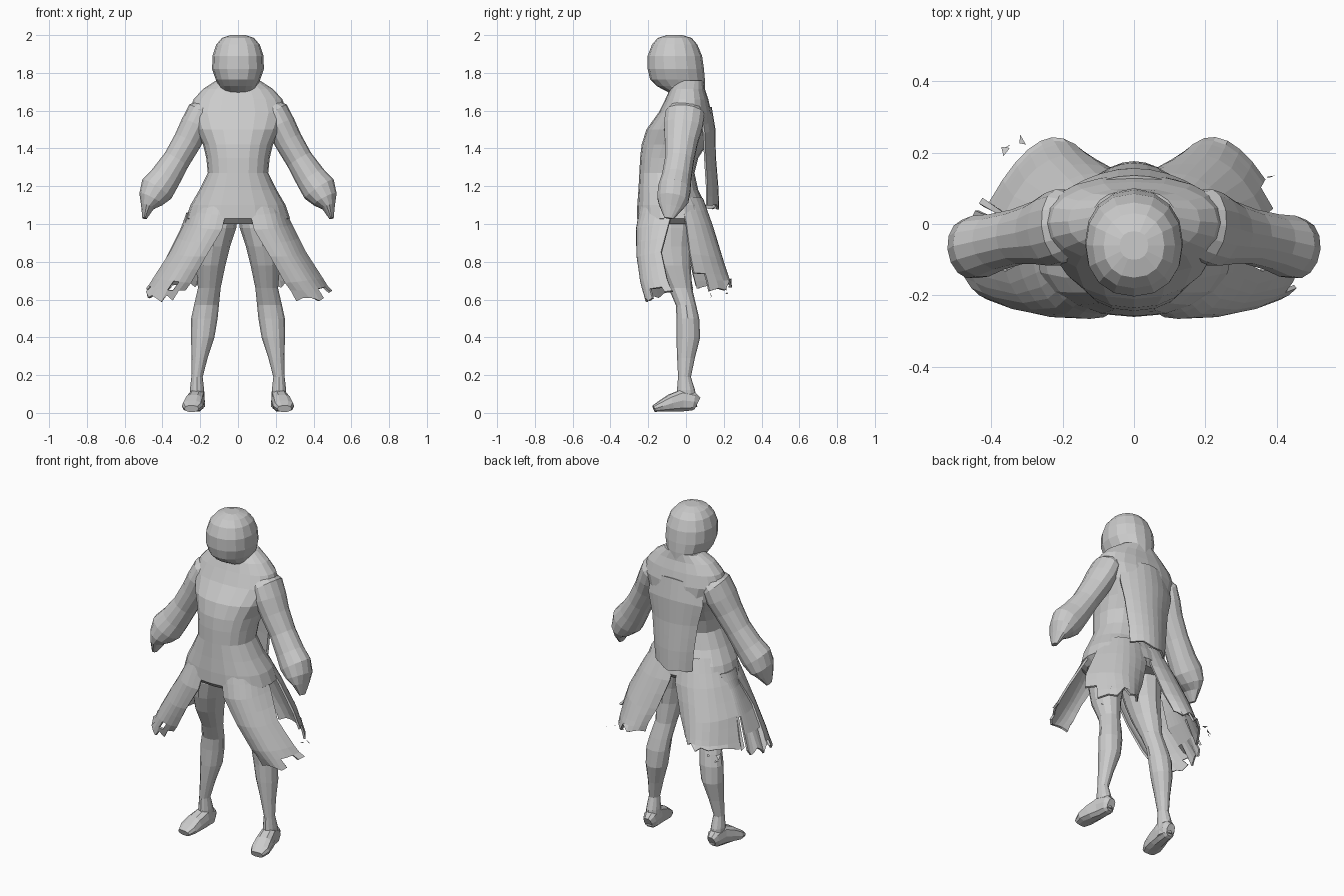
import bpy, bmesh, math, random
from mathutils import Vector

random.seed(4)


def finish(name, bm, thick=0):
    bmesh.ops.recalc_face_normals(bm, faces=bm.faces)
    me = bpy.data.meshes.new(name)
    bm.to_mesh(me)
    bm.free()
    ob = bpy.data.objects.new(name, me)
    bpy.context.collection.objects.link(ob)
    if thick:
        mod = ob.modifiers.new("thickness", 'SOLIDIFY')
        mod.thickness = thick
        mod.offset = 0
    return ob


def tube(name, pts, ref=(0, 1, 0), side=1, n=14, tangent=None, power=2.0):
    """Loft rings (x, y, z, ra, rb); rb is measured along ref."""
    bm = bmesh.new()
    P = [Vector((p[0] * side, p[1], p[2])) for p in pts]
    rings = []
    for i, p in enumerate(P):
        t = Vector(tangent) if tangent else (P[min(i + 1, len(P) - 1)] - P[max(i - 1, 0)]).normalized()
        b = Vector(ref)
        b = (b - t * b.dot(t)).normalized()
        a = b.cross(t)
        ring = []
        for k in range(n):
            c, s = math.cos(math.tau * k / n), math.sin(math.tau * k / n)
            c = math.copysign(abs(c) ** (2 / power), c)
            s = math.copysign(abs(s) ** (2 / power), s)
            ring.append(bm.verts.new(p + a * c * pts[i][3] + b * s * pts[i][4]))
        rings.append(ring)
    for r, q in zip(rings, rings[1:]):
        for k in range(n):
            bm.faces.new((r[k], r[(k + 1) % n], q[(k + 1) % n], q[k]))
    bm.faces.new(rings[0])
    bm.faces.new(rings[-1])
    return finish(name, bm)


def body(name, prof, n=18, power=2.0):
    """Horizontal rings from (z, half width, front y, back y)."""
    pts = [(0, (f + b) / 2, z, w, (b - f) / 2) for z, w, f, b in prof]
    return tube(name, pts, n=n, tangent=(0, 0, 1), power=power)


def panel(name, rows, side=1, cols=8, ragged=0.03, holes=0.0):
    """Cloth sheet; each row is three points joined by a curve."""
    bm = bmesh.new()
    fine = []
    for r, q in zip(rows, rows[1:]):
        for f in (0, 0.5):
            fine.append([Vector(a).lerp(Vector(b), f) for a, b in zip(r, q)])
    fine.append([Vector(a) for a in rows[-1]])
    grid = []
    for i, (a, m, b) in enumerate(fine):
        line = []
        for k in range(cols + 1):
            t = k / cols
            p = a * (2 * (t - .5) * (t - 1)) + m * (4 * t * (1 - t)) + b * (2 * t * (t - .5))
            if i >= len(fine) - 1:
                p.z += random.uniform(-ragged, ragged)
            p.x *= side
            line.append(bm.verts.new(p))
        grid.append(line)
    for i in range(len(grid) - 1):
        for k in range(cols):
            if i >= len(grid) - 3 and random.random() < holes:
                continue
            bm.faces.new((grid[i][k], grid[i][k + 1], grid[i + 1][k + 1], grid[i + 1][k]))
    return finish(name, bm, 0.012)


# Hooded head
body("hooded_head", [
    (2.0, .04, -.1, -.02), (1.985, .085, -.15, .03), (1.95, .115, -.18, .06),
    (1.89, .135, -.203, .085), (1.82, .137, -.203, .095), (1.765, .118, -.19, .1),
    (1.73, .1, -.155, .1), (1.69, .09, -.08, .1), (1.64, .1, -.06, .11)], n=16, power=2.2)

# Coat body from collar to hips
body("coat_body", [
    (1.76, .115, -.055, .095), (1.715, .185, -.085, .1), (1.66, .235, -.11, .118),
    (1.59, .26, -.145, .135), (1.5, .225, -.21, .142), (1.42, .185, -.235, .11),
    (1.35, .168, -.243, .065), (1.27, .16, -.247, .045), (1.18, .205, -.252, .065),
    (1.1, .252, -.258, .105), (1.03, .275, -.26, .125), (1.0, .24, -.23, .1)], n=20, power=2.25)

# Cape hanging from the upper back
panel("back_cape", [
    [(-.17, .08, 1.58), (0, .13, 1.62), (.17, .08, 1.58)],
    [(-.18, .095, 1.48), (0, .15, 1.5), (.18, .095, 1.48)],
    [(-.15, .1, 1.36), (0, .152, 1.36), (.15, .1, 1.36)],
    [(-.13, .11, 1.2), (0, .165, 1.2), (.13, .11, 1.2)],
    [(-.12, .11, 1.09), (0, .17, 1.09), (.12, .11, 1.09)]], ragged=.015)

for side, tag in ((1, "right"), (-1, "left")):
    # Sleeve with shoulder and hand
    tube("sleeve_" + tag, [
        (.15, .0, 1.62, .06, .08), (.2, -.005, 1.585, .075, .105), (.228, -.015, 1.52, .078, .105),
        (.267, -.025, 1.44, .075, .09), (.325, -.035, 1.34, .072, .078),
        (.385, -.05, 1.245, .082, .08), (.43, -.062, 1.185, .092, .088),
        (.462, -.07, 1.13, .068, .085), (.48, -.08, 1.09, .035, .065),
        (.495, -.09, 1.03, .012, .025)], side=side)

    # Leg
    tube("leg_" + tag, [
        (.11, -.075, 1.07, .11, .13), (.117, -.08, .98, .108, .128), (.132, -.08, .88, .09, .11),
        (.145, -.065, .78, .078, .09),
        (.152, -.03, .66, .06, .062), (.167, .0, .57, .066, .054), (.178, .01, .5, .07, .06),
        (.187, .012, .4, .062, .063), (.203, .0, .29, .042, .047),
        (.217, -.008, .19, .03, .034), (.217, .0, .12, .038, .048),
        (.215, .005, .03, .04, .055)], side=side, n=12, tangent=(0, 0, 1))

    # Foot pointing slightly outward
    tube("foot_" + tag, [
        (.214, .06, .05, .025, .035), (.215, .04, .06, .04, .05), (.22, -.02, .066, .045, .06),
        (.232, -.08, .052, .052, .047), (.242, -.13, .036, .056, .031),
        (.246, -.17, .022, .038, .018)], ref=(0, 0, 1), side=side, n=10, power=2.6)

    # Front coat flap flaring outward
    panel("front_flap_" + tag, [
        [(.05, -.235, 1.12), (.17, -.19, 1.13), (.21, -.06, 1.12)],
        [(.085, -.255, .97), (.215, -.23, .98), (.28, -.09, 1.0)],
        [(.17, -.252, .83), (.285, -.235, .83), (.355, -.13, .85)],
        [(.25, -.225, .69), (.365, -.22, .7), (.445, -.1, .71)],
        [(.31, -.2, .61), (.43, -.195, .605), (.495, -.07, .63)]],
        side=side, ragged=.02, holes=.06)

    # Rear coat tail
    panel("rear_tail_" + tag, [
        [(.01, .085, 1.12), (.13, .065, 1.14), (.21, -.03, 1.13)],
        [(.02, .125, .99), (.18, .12, .99), (.28, .0, 1.0)],
        [(.08, .16, .82), (.235, .175, .82), (.36, .02, .84)],
        [(.12, .18, .74), (.25, .205, .73), (.385, .04, .74)],
        [(.14, .19, .69), (.26, .228, .67), (.4, .06, .66)]],
        side=side, ragged=.03, holes=.08)

    # Torn scraps near the hem
    bm = bmesh.new()
    for i in range(3):
        c = Vector((side * random.uniform(.3, .4), random.uniform(.1, .24), random.uniform(.62, .66)))
        bm.faces.new([bm.verts.new(c + Vector([random.uniform(-.015, .015) for _ in range(3)])) for _ in range(3)])
    finish("cloth_scraps_" + tag, bm)

# Torn cloth joining flap and tail on the left
panel("side_panel_left", [
    [(.24, .02, 1.06), (.265, -.03, 1.06), (.26, -.1, 1.06)],
    [(.29, .0, .97), (.3, -.04, .97), (.285, -.1, .97)],
    [(.36, .03, .83), (.37, -.03, .83), (.355, -.13, .83)],
    [(.42, .07, .66), (.455, .0, .64), (.48, -.09, .64)]],
    side=-1, ragged=.03, holes=.1)
